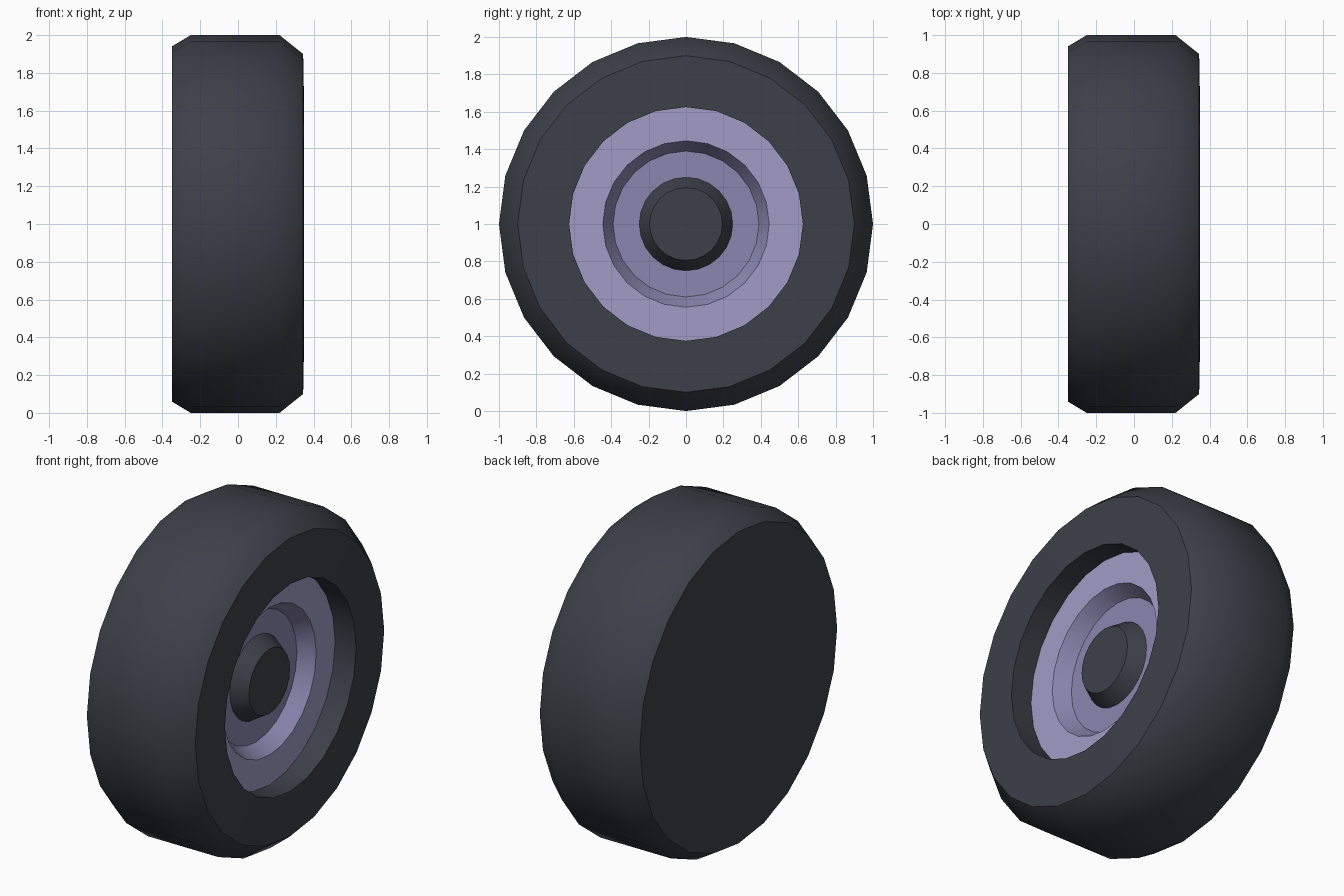
import bpy, bmesh, math

if "Cube" in bpy.data.objects:
    bpy.data.objects.remove(bpy.data.objects["Cube"])

SIDES = 24


def material(name, rgb):
    m = bpy.data.materials.new(name)
    m.diffuse_color = (*rgb, 1.0)
    m.use_nodes = True
    m.node_tree.nodes["Principled BSDF"].inputs["Base Color"].default_value = m.diffuse_color
    return m


def lathe(name, profile, mat, cap_back=False, cap_front=False):
    """Revolve (x, radius) points about the x axis at z = 1, running back to front."""
    bm = bmesh.new()
    rings = []
    for x, r in profile:
        angles = [2 * math.pi * k / SIDES for k in range(SIDES)]
        rings.append([bm.verts.new((x, r * math.sin(a), 1 + r * math.cos(a))) for a in angles])
    for a, b in zip(rings, rings[1:]):
        for k in range(SIDES):
            n = (k + 1) % SIDES
            bm.faces.new((a[k], b[k], b[n], a[n]))
    if cap_back:
        bm.faces.new(rings[0])
    if cap_front:
        bm.faces.new(rings[-1][::-1])
    mesh = bpy.data.meshes.new(name)
    bm.to_mesh(mesh)
    bm.free()
    mesh.materials.append(mat)
    obj = bpy.data.objects.new(name, mesh)
    bpy.context.collection.objects.link(obj)
    bpy.ops.object.select_all(action='DESELECT')
    obj.select_set(True)
    bpy.context.view_layer.objects.active = obj
    bpy.ops.object.shade_smooth_by_angle(angle=math.radians(45))
    return obj


rubber = material("rubber", (0.046, 0.051, 0.065))
metal = material("rim_metal", (0.36, 0.335, 0.56))
metal_dark = material("rim_metal_dark", (0.26, 0.24, 0.43))

# Tyre: flat back, bevelled tread, front sidewall and recess wall
lathe("tyre", [(-0.35, 0.94), (-0.25, 1.0), (0.22, 1.0), (0.345, 0.9),
               (0.35, 0.625), (0.21, 0.625)], rubber, cap_back=True)

# Rim: outer flat ring, then a sunken dish
lathe("rim_ring", [(0.21, 0.625), (0.21, 0.445)], metal)
lathe("rim_dish", [(0.21, 0.445), (0.12, 0.39), (0.12, 0.25)], metal_dark)

# Hub: tapered cap rising from the dish
lathe("hub_cap", [(0.12, 0.25), (0.21, 0.195)], rubber, cap_front=True)
